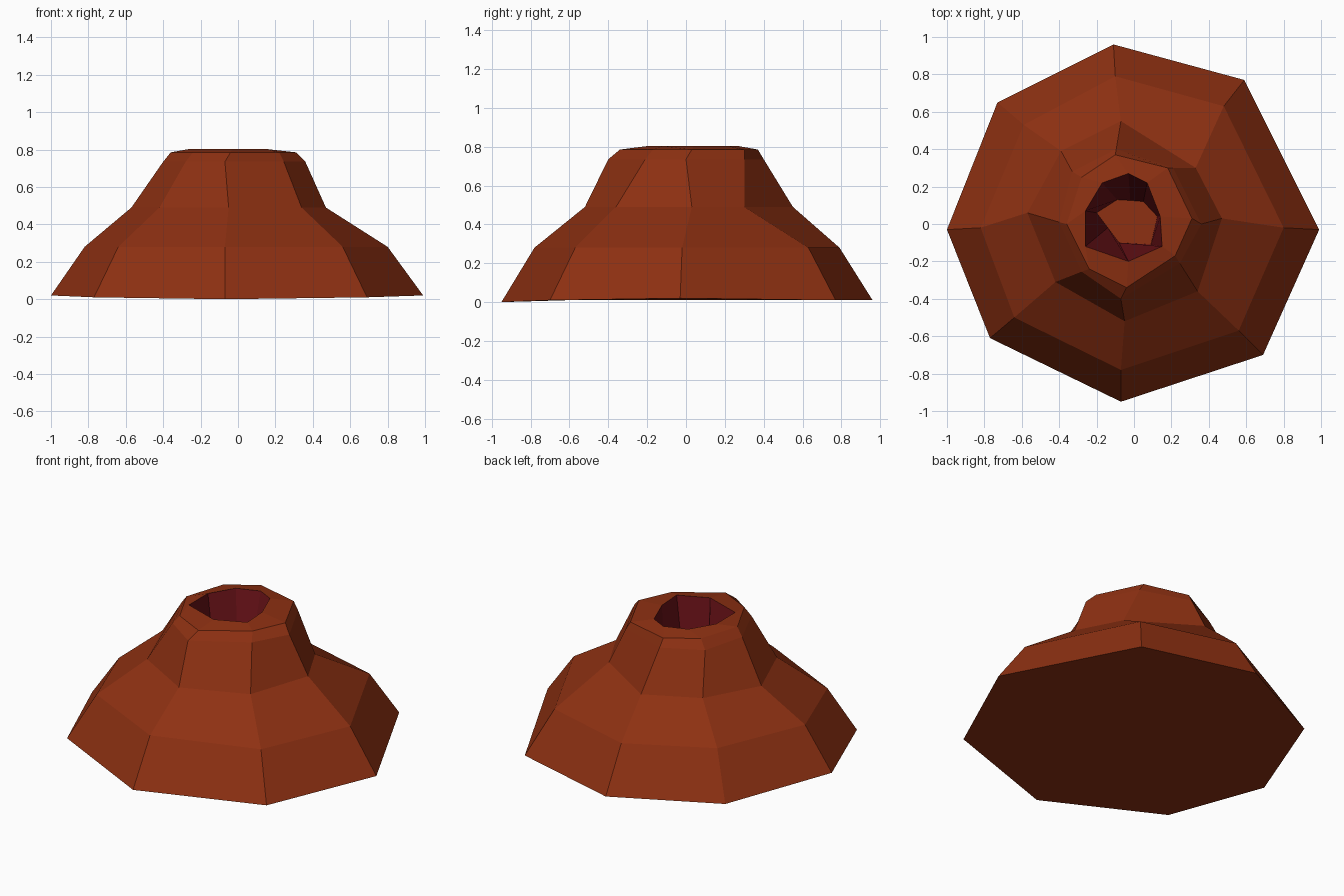
import bpy, bmesh

if "Cube" in bpy.data.objects:
    bpy.data.objects.remove(bpy.data.objects["Cube"])


def material(name, rgb):
    m = bpy.data.materials.new(name)
    m.diffuse_color = (*rgb, 1)
    m.use_nodes = True
    m.node_tree.nodes["Principled BSDF"].inputs["Base Color"].default_value = m.diffuse_color
    return m


rock = material("rust_brown_rock", (0.27, 0.03, 0.006))
lava = material("dark_red_crater", (0.145, 0.006, 0.009))

# Irregular eight-sided cross-sections: height, then points clockwise from -x
foot = (0.01, [(-1, -.03), (-.73, .65), (-.11, .96), (.59, .77),
               (.99, -.03), (.69, -.70), (-.07, -.95), (-.77, -.61)])
slope = (0.28, [(-.82, -.02), (-.59, .53), (-.10, .79), (.48, .63),
                (.80, -.02), (.56, -.57), (-.07, -.78), (-.64, -.50)])
waist = (0.49, [(-.57, .06), (-.39, .39), (-.07, .55), (.33, .30),
                (.47, .03), (.34, -.36), (-.05, -.52), (-.42, -.31)])
shoulder = (0.735, [(-.40, .01), (-.33, .28), (-.095, .40), (.21, .30),
                    (.36, 0), (.245, -.21), (-.07, -.40), (-.28, -.255)])
top = (0.785, [(-.36, 0), (-.28, .25), (-.10, .37), (.18, .30),
               (.31, .03), (.22, -.17), (-.04, -.34), (-.24, -.24)])
lip = (0.803, [(-.26, .07), (-.17, .22), (-.03, .27), (.07, .22),
               (.14, .04), (.15, -.12), (-.03, -.20), (-.26, -.12)])
pit = (0.35, [(-.20, .06), (-.09, .13), (-.02, .126), (.05, .12),
              (.125, .04), (.09, -.11), (-.08, -.10), (-.14, -.02)])

bm = bmesh.new()
rings = [[bm.verts.new((x, y, z)) for x, y in pts]
         for z, pts in (foot, slope, waist, shoulder, top, lip, pit)]

# The foot is slightly uneven: front touches the ground, sides lift a little
for i, z in ((0, .02), (4, .02), (6, 0)):
    rings[0][i].co.z = z

# Outer slopes, rim and crater wall, bridged ring to ring
for k, (a, b) in enumerate(zip(rings, rings[1:])):
    for i in range(8):
        j = (i + 1) % 8
        face = bm.faces.new((a[i], b[i], b[j], a[j]))
        face.material_index = 1 if k == 5 else 0

# Underside and crater floor
bm.faces.new(rings[0])
bm.faces.new(list(reversed(rings[-1])))

bmesh.ops.recalc_face_normals(bm, faces=bm.faces[:])
mesh = bpy.data.meshes.new("volcano_cone")
bm.to_mesh(mesh)
bm.free()
mesh.materials.append(rock)
mesh.materials.append(lava)
volcano = bpy.data.objects.new("volcano_cone", mesh)
bpy.context.collection.objects.link(volcano)
